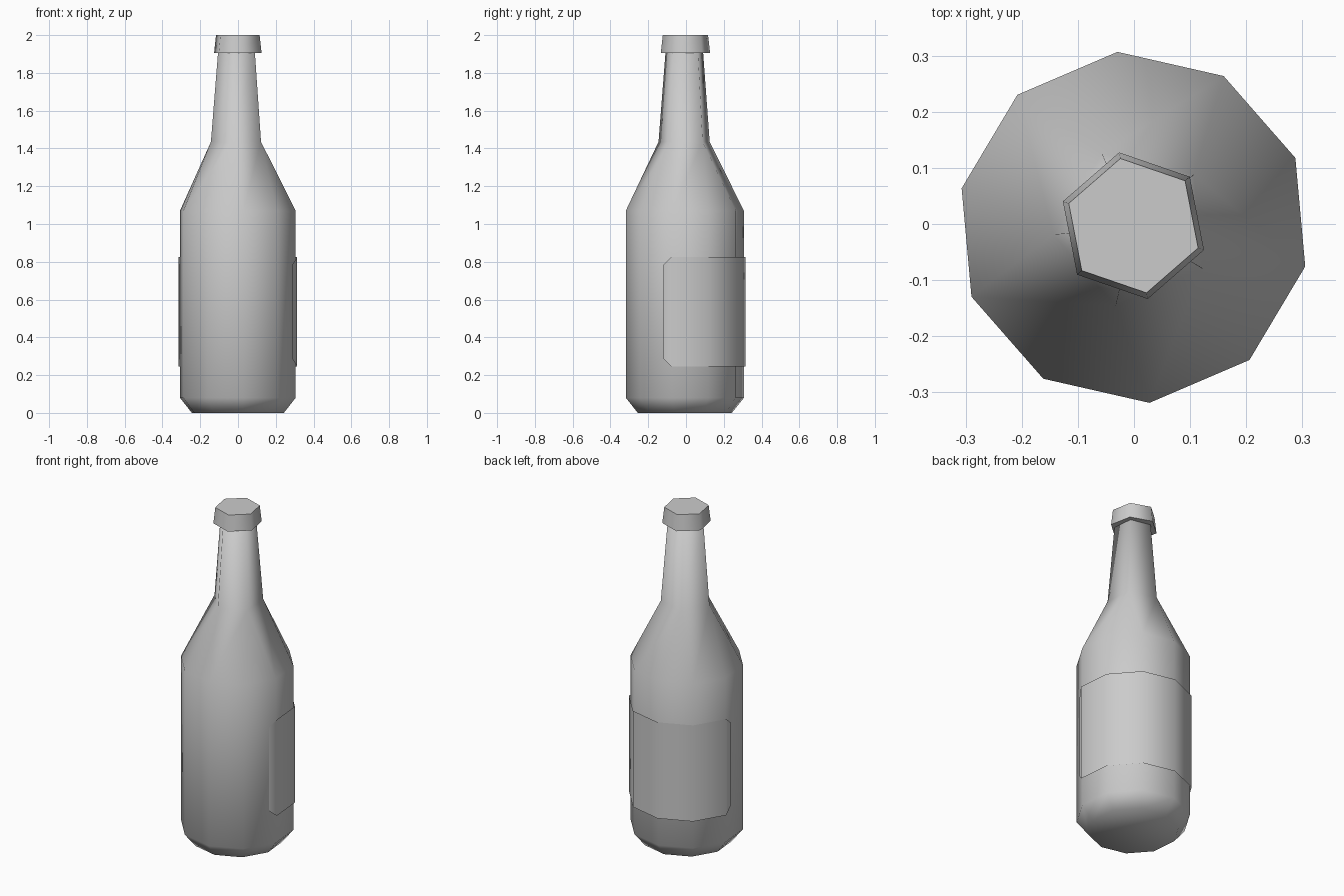
import bpy
import bmesh
from math import cos, sin, radians
from mathutils import Vector

cube = bpy.data.objects.get("Cube")
if cube:
    bpy.data.objects.remove(cube, do_unlink=True)

# One plain grey for everything
grey = bpy.data.materials.new("plain_grey")
grey.use_nodes = True
grey.diffuse_color = (0.6, 0.6, 0.6, 1)
grey.node_tree.nodes["Principled BSDF"].inputs["Base Color"].default_value = (0.6, 0.6, 0.6, 1)

CENTRE = Vector((-0.001, -0.006, 0))
BODY_PHASE = 23.2   # first corner of the ten-sided body
NECK_PHASE = 41.2   # neck corners sit over every second body side


def point(radius, degrees, z):
    a = radians(degrees)
    return CENTRE + Vector((radius * cos(a), radius * sin(a), z))


def ring(bm, sides, radius, phase, z):
    return [bm.verts.new(point(radius, phase + i * 360 / sides, z)) for i in range(sides)]


def bridge(bm, low, high):
    n = len(low)
    for i in range(n):
        j = (i + 1) % n
        bm.faces.new((low[i], low[j], high[j], high[i]))


def finish(bm, name, sharp=180, closed=True):
    if closed:
        bmesh.ops.recalc_face_normals(bm, faces=bm.faces)
    mesh = bpy.data.meshes.new(name)
    bm.to_mesh(mesh)
    bm.free()
    mesh.materials.append(grey)
    mesh.polygons.foreach_set("use_smooth", [True] * len(mesh.polygons))
    if sharp < 180:
        mesh.set_sharp_from_angle(angle=radians(sharp))
    obj = bpy.data.objects.new(name, mesh)
    bpy.context.collection.objects.link(obj)
    return obj


# Bottle: ten-sided body with bevelled foot, shoulder narrowing to a five-sided neck
bm = bmesh.new()
foot, low, high = [ring(bm, 10, r, BODY_PHASE, z)
                   for r, z in ((0.25, 0), (0.314, 0.08), (0.314, 1.07))]
neck_low = ring(bm, 5, 0.143, NECK_PHASE, 1.435)
neck_high = ring(bm, 5, 0.105, NECK_PHASE, 1.91)
bm.faces.new(foot[::-1])
bridge(bm, foot, low)
bridge(bm, low, high)
for i in range(5):
    a, b, c = high[2 * i], high[2 * i + 1], high[(2 * i + 2) % 10]
    bm.faces.new((a, b, neck_low[i]))
    bm.faces.new((b, c, neck_low[(i + 1) % 5], neck_low[i]))
bridge(bm, neck_low, neck_high)
bm.faces.new(neck_high)
finish(bm, "bottle")

# Cap: six-sided, slightly wider at its lower rim
bm = bmesh.new()
rim = ring(bm, 6, 0.133, 41, 1.905)
crown = ring(bm, 6, 0.122, 41, 2)
bridge(bm, rim, crown)
bm.faces.new(rim[::-1])
bm.faces.new(crown)
cap = finish(bm, "cap", 65)
cap.location.y = 0.003

# Label: thin wrap around the back, with clipped corners at both ends
bm = bmesh.new()
corners = [point(0.322, BODY_PHASE + 36 * i, 0) for i in range(-2, 6)]
corners[0] = corners[1].lerp(corners[0], 0.24)
corners[-1] = corners[-2].lerp(corners[-1], 0.24)
columns = []
for i, p in enumerate(corners):
    clip = 0.04 if i in (0, len(corners) - 1) else 0
    columns.append([bm.verts.new((p.x, p.y, z)) for z in (0.245 + clip, 0.825 - clip)])
for (a, b), (c, d) in zip(columns, columns[1:]):
    bm.faces.new((a, c, d, b))
finish(bm, "label", closed=False)
